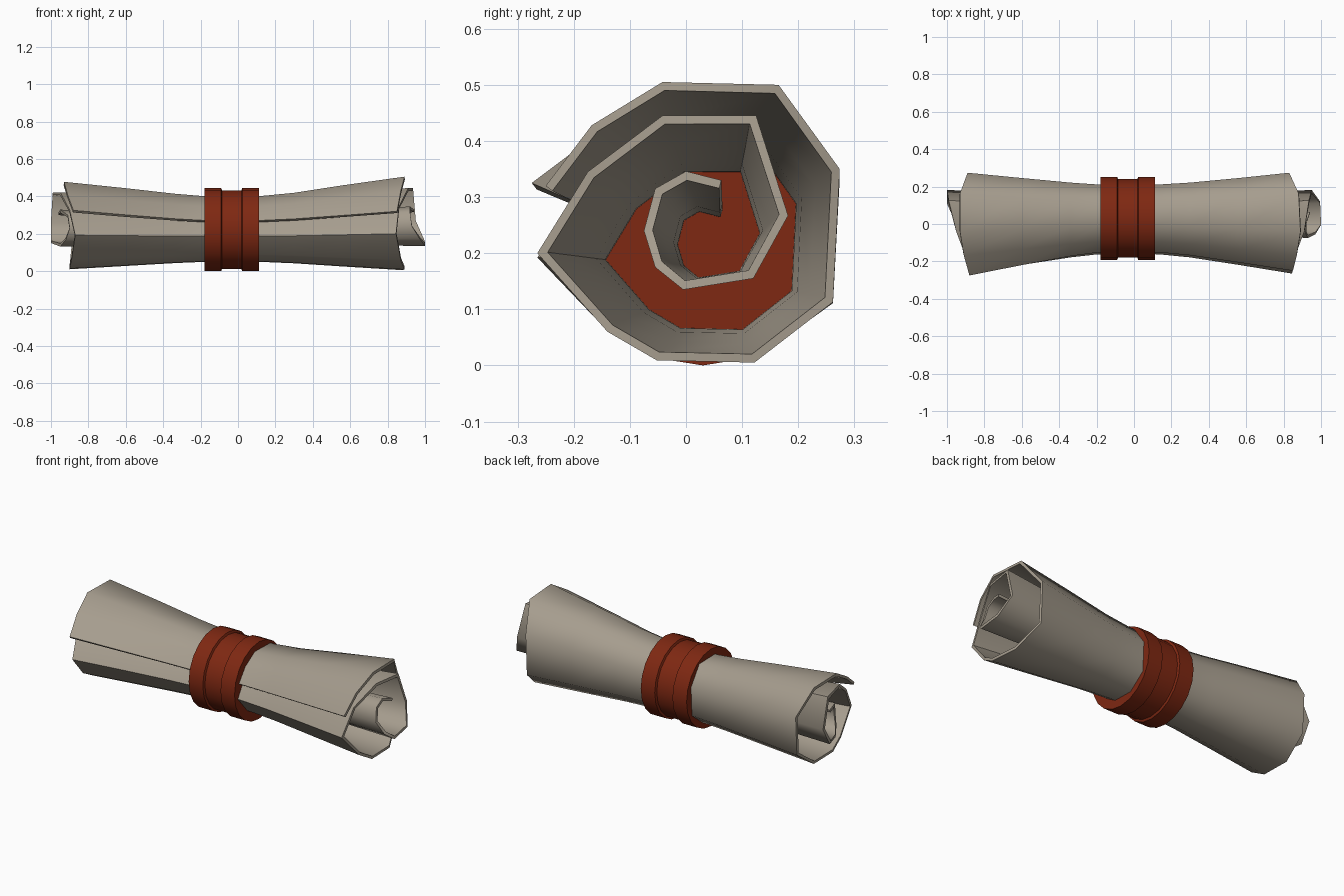
import bpy, math

if "Cube" in bpy.data.objects:
    bpy.data.objects.remove(bpy.data.objects["Cube"])

def material(name, rgb):
    m = bpy.data.materials.new(name)
    m.diffuse_color = (*rgb, 1)
    m.use_nodes = True
    m.node_tree.nodes["Principled BSDF"].inputs["Base Color"].default_value = m.diffuse_color
    return m

def make(name, verts, faces, mat):
    me = bpy.data.meshes.new(name)
    me.from_pydata(verts, [], faces)
    me.materials.append(mat)
    ob = bpy.data.objects.new(name, me)
    bpy.context.collection.objects.link(ob)
    return ob

def smooth(ob, angle):
    bpy.ops.object.select_all(action='DESELECT')
    ob.select_set(True)
    bpy.context.view_layer.objects.active = ob
    bpy.ops.object.shade_smooth_by_angle(angle=math.radians(angle))

paper = material("parchment", (0.38, 0.335, 0.27))
red = material("red band", (0.21, 0.021, 0.006))

# rolled sheet: spiral section (y, z) with the left and right end x of each strip
SPIRAL = [
    (-.25, .32, -.88, .85), (-.168, .428, -.91, .87), (-.042, .505, -.93, .89),
    (.165, .50, -.93, .88), (.274, .35, -.89, .83), (.262, .113, -.89, .83),
    (.122, .005, -.90, .88), (-.052, .009, -.90, .89), (-.14, .06, -.89, .87),
    (-.265, .20, -.87, .845), (-.175, .345, -.90, .86), (-.042, .445, -.95, .91),
    (.125, .445, -.99, .935), (.182, .267, -1.0, .95), (.12, .155, -1.0, .995),
    (-.005, .135, -.95, 1.0), (-.055, .175, -.92, .97), (-.075, .24, -.90, .93),
    (-.055, .315, -.91, .92), (0, .346, -.95, .92), (.063, .33, -.96, .94),
]

def section(y, z, flare, left):
    """Blend from the pinched waist (flare 0) to the open end (flare 1)."""
    wy, wz = .07 + (y - .07) * .685, .155 + (z - .155) * .70
    if left:
        z = .01 + (z - .005) * .935
        if y < -.24 and z > .25:
            y, z = -.275, .325
    return wy + (y - wy) * flare, wz + (z - wz) * flare

verts, faces = [], []
for y, z, xl, xr in SPIRAL:
    stations = [(xl, 1, True), (-.60, .56, True), (-.34, .18, True), (-.20, .03, True),
                (-.10, 0, False), (.05, 0, False),
                (.14, .03, False), (.30, .18, False), (.56, .56, False), (xr, 1, False)]
    verts += [(x, *section(y, z, f, left)) for x, f, left in stations]
n = 10
for s in range(len(SPIRAL) - 1):
    for j in range(n - 1):
        a = s * n + j
        faces.append((a, a + 1, a + n + 1, a + n))
sheet = make("rolled_sheet", verts, faces, paper)
solid = sheet.modifiers.new("thickness", 'SOLIDIFY')
solid.thickness = .015
solid.offset = -1
solid.use_even_offset = True
bpy.context.view_layer.objects.active = sheet
bpy.ops.object.modifier_apply(modifier="thickness")
smooth(sheet, 55)

# tie band: solid grooved ring with closed ends
PROFILE = [(-.18, .222), (-.09, .222), (-.085, .210), (.018, .210), (.023, .222), (.112, .222)]
SIDES = 20
verts, faces = [], []
for x, r in PROFILE:
    for i in range(SIDES):
        a = 2 * math.pi * i / SIDES
        verts.append((x, .03 + r * math.cos(a), .222 + r * math.sin(a)))
for k in range(len(PROFILE) - 1):
    for i in range(SIDES):
        j = (i + 1) % SIDES
        faces.append((k * SIDES + i, k * SIDES + j, (k + 1) * SIDES + j, (k + 1) * SIDES + i)[::-1])
last = (len(PROFILE) - 1) * SIDES
faces.append(tuple(range(SIDES))[::-1])
faces.append(tuple(range(last, last + SIDES)))
band = make("tie_band", verts, faces, red)
smooth(band, 30)
